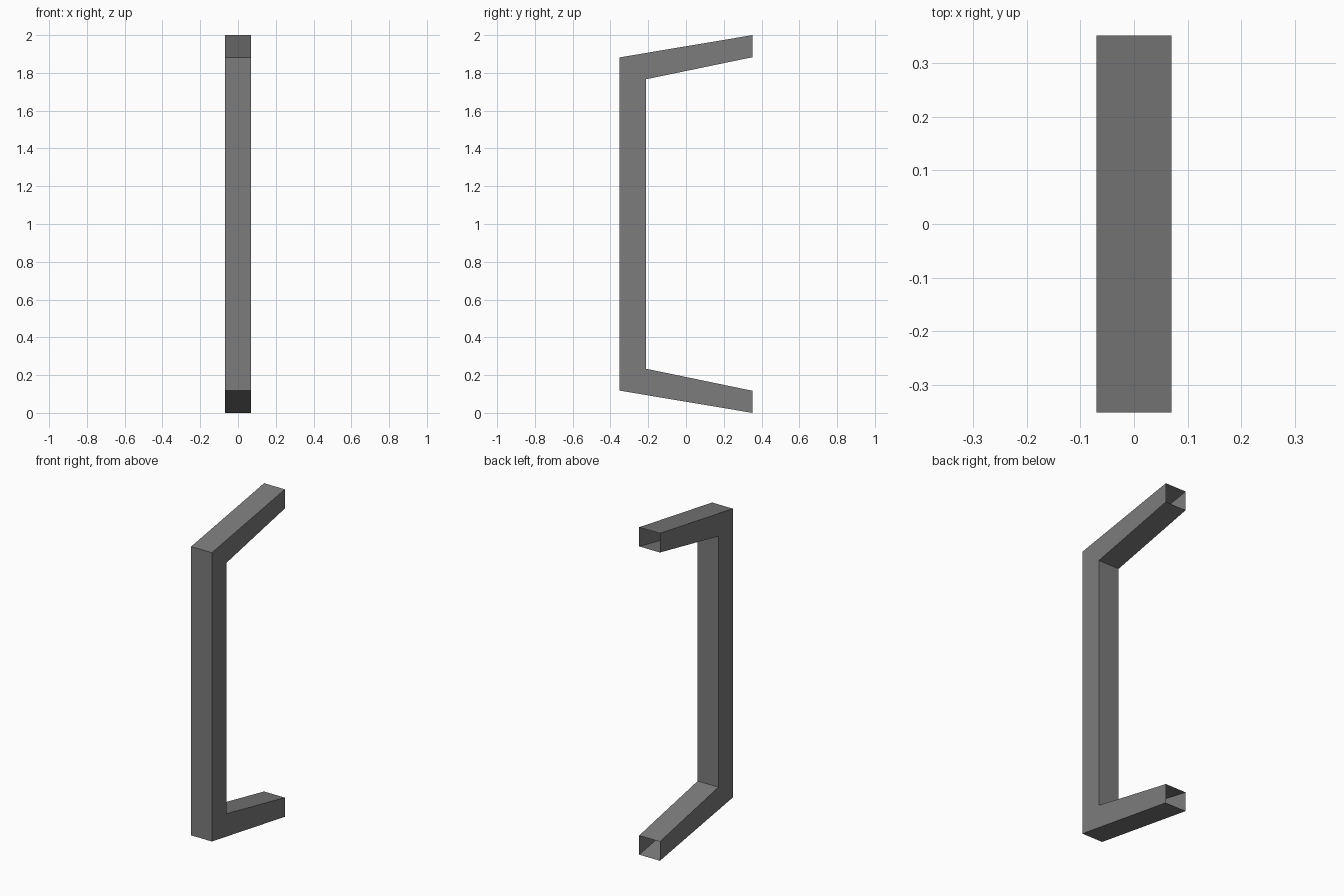
import bpy
import bmesh

cube = bpy.data.objects.get("Cube")
if cube:
    bpy.data.objects.remove(cube, do_unlink=True)

HALF_WIDTH = 0.07
HEIGHT = 2.0

# Satin grey metal
grey = bpy.data.materials.new("dark_grey_metal")
grey.use_nodes = True
colour = (0.2, 0.2, 0.2, 1)
grey.diffuse_color = colour
grey.node_tree.nodes["Principled BSDF"].inputs["Base Color"].default_value = colour

# Mitred stations of the lower half: (outer y, outer z), (inner y, inner z)
lower = [((0.352, 0.0), (0.352, 0.117)),
         ((-0.352, 0.118), (-0.213, 0.234))]
upper = [tuple((y, HEIGHT - z) for y, z in station) for station in reversed(lower)]

# Square tube swept through the stations, open at both mounting ends
bm = bmesh.new()
rings = []
for outer, inner in lower + upper:
    corners = [(-HALF_WIDTH, *outer), (HALF_WIDTH, *outer),
               (HALF_WIDTH, *inner), (-HALF_WIDTH, *inner)]
    rings.append([bm.verts.new(c) for c in corners])
for a, b in zip(rings, rings[1:]):
    for i in range(4):
        j = (i + 1) % 4
        bm.faces.new((a[i], a[j], b[j], b[i]))
bmesh.ops.recalc_face_normals(bm, faces=bm.faces)

# Make sure the walls face outwards: the grip's front wall must point to -y
bm.normal_update()
front = min(bm.faces, key=lambda f: f.calc_center_median().y)
if front.normal.y > 0:
    bmesh.ops.reverse_faces(bm, faces=bm.faces)

mesh = bpy.data.meshes.new("pull_handle")
bm.to_mesh(mesh)
bm.free()
mesh.materials.append(grey)
handle = bpy.data.objects.new("pull_handle", mesh)
bpy.context.collection.objects.link(handle)
